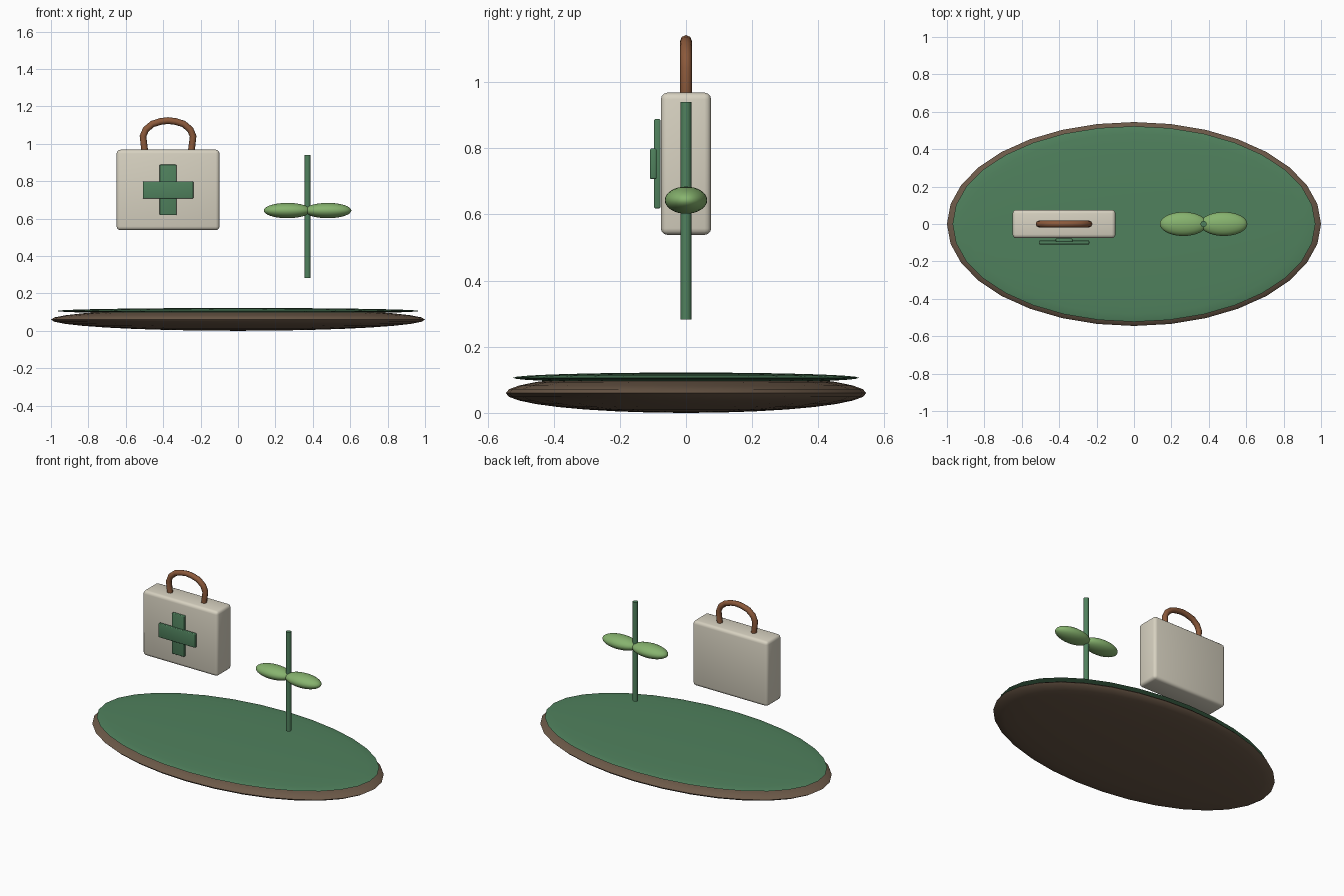
import bpy
import math

if "Cube" in bpy.data.objects:
    bpy.data.objects.remove(bpy.data.objects["Cube"])


def material(name, rgb):
    m = bpy.data.materials.new(name)
    m.diffuse_color = (*rgb, 1)
    m.use_nodes = True
    m.node_tree.nodes["Principled BSDF"].inputs["Base Color"].default_value = m.diffuse_color
    return m


EARTH = material("earth_brown", (0.15, 0.10, 0.065))
GREEN = material("green", (0.08, 0.22, 0.11))
CREAM = material("cream", (0.68, 0.64, 0.53))
LEAF = material("leaf_green", (0.24, 0.45, 0.156))
LEATHER = material("leather_brown", (0.26, 0.10, 0.043))


def finish(name, mat, angle=40):
    o = bpy.context.object
    o.name = name
    o.data.materials.append(mat)
    bpy.ops.object.shade_smooth_by_angle(angle=math.radians(angle))
    return o


def ellipsoid(name, loc, radii, mat, segments=32, rings=16):
    bpy.ops.mesh.primitive_uv_sphere_add(segments=segments, ring_count=rings, location=loc)
    bpy.context.object.scale = radii
    bpy.ops.object.transform_apply(location=False, rotation=False)
    return finish(name, mat, 60)


def rounded_box(name, loc, size, bevel, mat):
    bpy.ops.mesh.primitive_cube_add(size=1, location=loc)
    bpy.context.object.scale = size
    bpy.ops.object.transform_apply(location=False, rotation=False)
    mod = bpy.context.object.modifiers.new("bevel", 'BEVEL')
    mod.width = bevel
    mod.segments = 3
    bpy.ops.object.modifier_apply(modifier="bevel")
    return finish(name, mat)


# Ground: earth disc with a thin grass layer
ellipsoid("earth_base", (0, 0, 0.06), (1, 0.545, 0.06), EARTH)
ellipsoid("grass_top", (0, 0, 0.106), (0.97, 0.523, 0.016), GREEN)

# Medical bag with raised cross
BX = -0.374
rounded_box("bag_body", (BX, 0, 0.753), (0.55, 0.152, 0.43), 0.02, CREAM)
rounded_box("cross_vertical", (BX, -0.087, 0.753), (0.09, 0.02, 0.27), 0.005, GREEN)
rounded_box("cross_horizontal", (BX, -0.099, 0.753), (0.27, 0.02, 0.092), 0.005, GREEN)

# Bag handle: half path mirrored into an arch
half = [(0.125, 0.965), (0.134, 1.04), (0.119, 1.076), (0.083, 1.106), (0.04, 1.119)]
path = [(-x, z) for x, z in half] + [(0, 1.124)] + half[::-1]
curve = bpy.data.curves.new("bag_handle", 'CURVE')
curve.dimensions = '3D'
curve.bevel_depth = 0.018
curve.bevel_resolution = 2
curve.use_fill_caps = True
spline = curve.splines.new('POLY')
spline.points.add(len(path) - 1)
for p, (x, z) in zip(spline.points, path):
    p.co = (BX + x, 0, z, 1)
handle = bpy.data.objects.new("bag_handle", curve)
bpy.context.collection.objects.link(handle)
bpy.ops.object.select_all(action='DESELECT')
handle.select_set(True)
bpy.context.view_layer.objects.active = handle
bpy.ops.object.convert(target='MESH')
finish("bag_handle", LEATHER, 50)

# Sprout: stem and a pair of leaves
SX = 0.372
bpy.ops.mesh.primitive_cylinder_add(vertices=12, radius=0.0165, depth=0.657,
                                    location=(SX, 0, 0.611))
finish("stem", GREEN)
for side, label in ((-1, "left"), (1, "right")):
    ellipsoid(label + "_leaf", (SX + side * 0.108, 0, 0.643), (0.126, 0.064, 0.041), LEAF)
